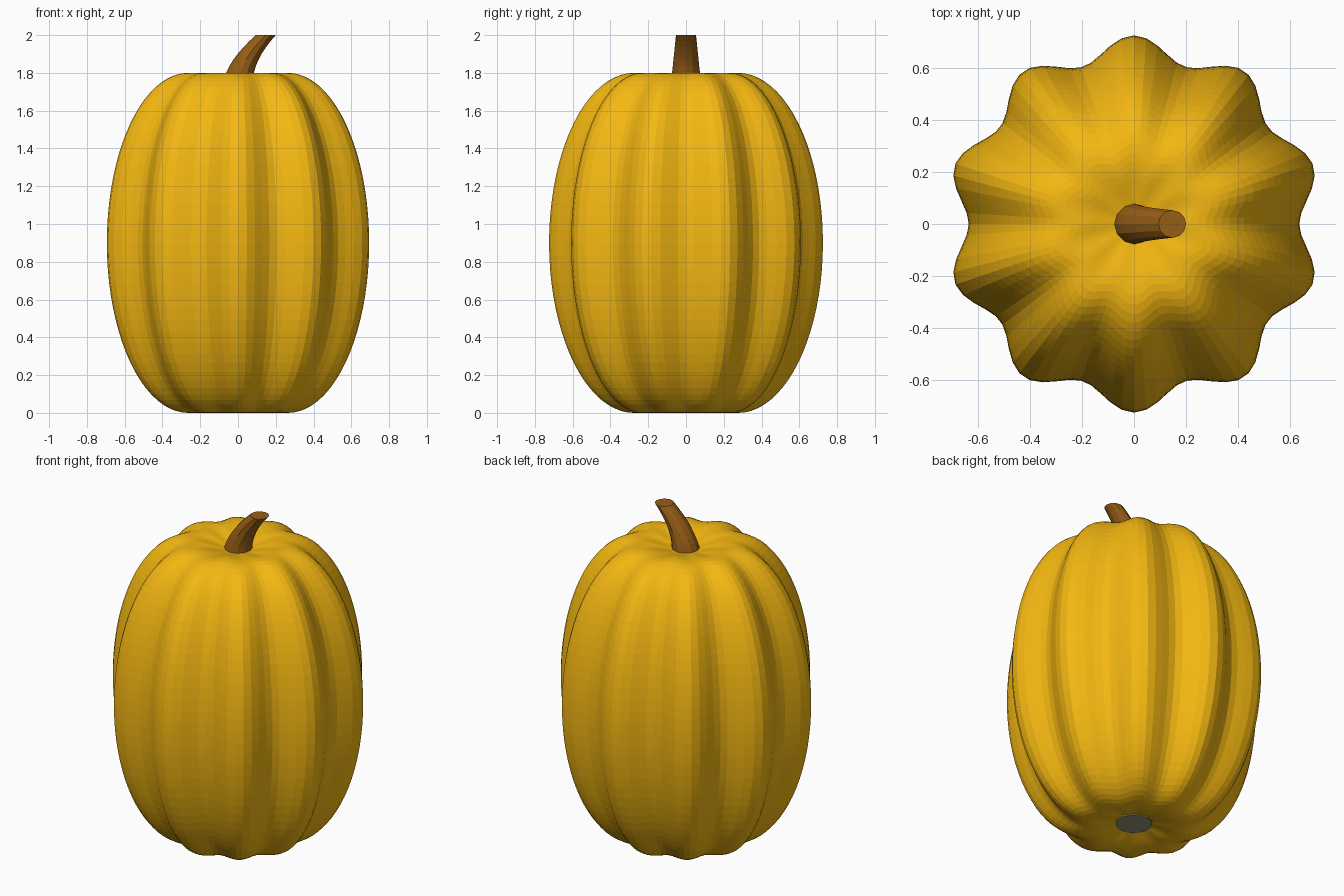
import bpy, math

if "Cube" in bpy.data.objects:
    bpy.data.objects.remove(bpy.data.objects["Cube"])

SEG = 96


def material(name, color):
    m = bpy.data.materials.new(name)
    m.diffuse_color = (*color, 1)
    m.use_nodes = True
    m.node_tree.nodes["Principled BSDF"].inputs["Base Color"].default_value = m.diffuse_color
    return m


def loft(name, rings, mat, cap_start=False, cap_end=False):
    """Skin a list of equal-length vertex rings."""
    n = len(rings[0])
    verts = [v for ring in rings for v in ring]
    faces = []
    for j in range(len(rings) - 1):
        for i in range(n):
            k = (i + 1) % n
            faces.append((j * n + i, j * n + k, (j + 1) * n + k, (j + 1) * n + i))
    if cap_start:
        faces.append(tuple(reversed(range(n))))
    if cap_end:
        faces.append(tuple(range((len(rings) - 1) * n, len(rings) * n)))
    mesh = bpy.data.meshes.new(name)
    mesh.from_pydata(verts, [], faces)
    mesh.materials.append(mat)
    ob = bpy.data.objects.new(name, mesh)
    bpy.context.collection.objects.link(ob)
    return ob


# Half profile: dimple from the pole out to the rim, then the bulging side
RIM, HALF, DIP = 0.38, 0.9, 0.045


def pole_profile(start):
    pts = []
    for i in range(8):
        rho = start + (RIM - start) * i / 8
        pts.append((rho, HALF - DIP * (0.5 + 0.5 * math.cos(math.pi * rho / RIM))))
    for i in range(21):
        a = math.pi / 2 * i / 20
        pts.append((RIM + (1 - RIM) * math.sin(a), HALF * math.cos(a)))
    return pts


def ribbed_ring(rho, z):
    ring = []
    depth = 0.066 * min(1, rho / 0.3)
    for i in range(SEG):
        a = 2 * math.pi * i / SEG
        r = 0.68 * rho * (1 - depth * math.cos(10 * a))
        ring.append((r * math.cos(a), r * math.sin(a), z))
    return ring


# Body with ten ribs
lower = [(r, HALF - z) for r, z in pole_profile(0.147)]
upper = [(r, HALF + z) for r, z in reversed(pole_profile(0.03))]
loft("pumpkin_body", [ribbed_ring(r, z) for r, z in lower + upper[1:]],
     material("pumpkin_skin", (0.91, 0.48, 0.006)), cap_end=True)

# Curved, tapering stem
stem = []
for j in range(9):
    t = j / 8
    r = 0.08 - 0.027 * t
    cx = 0.147 * t ** 1.8
    stem.append([(cx + r * math.cos(2 * math.pi * i / 12),
                  r * math.sin(2 * math.pi * i / 12), 1.74 + 0.26 * t) for i in range(12)])
loft("stem", stem, material("stem_brown", (0.30, 0.11, 0.008)), True, True)

# Blossom scar underneath
scar = [[(0.1 * math.cos(2 * math.pi * i / SEG), 0.1 * math.sin(2 * math.pi * i / SEG), z)
         for i in range(SEG)] for z in (0.024, 0.04)]
loft("blossom_scar", scar, material("scar_grey", (0.30, 0.29, 0.18)), True, True)
